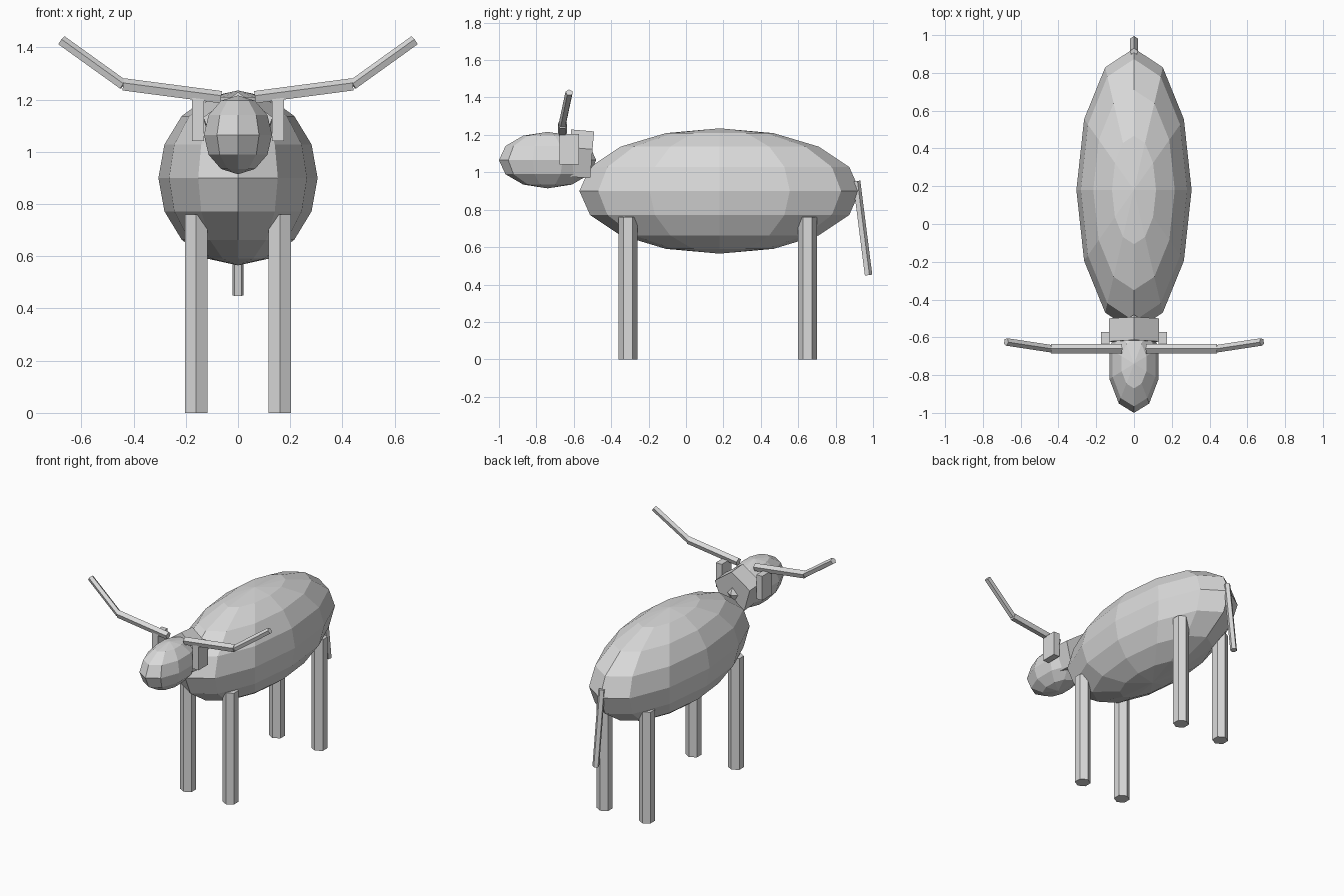
import bpy
from mathutils import Vector

if "Cube" in bpy.data.objects:
    bpy.data.objects.remove(bpy.data.objects["Cube"])

grey = bpy.data.materials.new("light grey")
grey.diffuse_color = (0.7, 0.7, 0.7, 1)
grey.use_nodes = True
grey.node_tree.nodes["Principled BSDF"].inputs["Base Color"].default_value = grey.diffuse_color


def finish(name):
    ob = bpy.context.object
    ob.name = name
    ob.data.materials.clear()
    ob.data.materials.append(grey)
    return ob


def ball(name, center, radii, segments, rings):
    bpy.ops.mesh.primitive_uv_sphere_add(segments=segments, ring_count=rings,
                                         radius=1, location=center)
    ob = finish(name)
    ob.scale = radii
    return ob


def rod(name, start, end, radius, sides):
    start, end = Vector(start), Vector(end)
    axis = end - start
    bpy.ops.mesh.primitive_cylinder_add(vertices=sides, radius=radius, depth=axis.length,
                                        location=(start + end) / 2)
    ob = finish(name)
    ob.rotation_euler = axis.to_track_quat('Z', 'Y').to_euler()
    return ob


# Torso and head
ball("body", (0, 0.18, 0.90), (0.305, 0.75, 0.335), 12, 8)
ball("head", (0, -0.74, 1.065), (0.137, 0.26, 0.151), 10, 6)

# Neck and tail
rod("neck", (0, -0.503, 1.08), (0, -0.625, 1.09), 0.139, 5)
rod("tail", (0, 0.91, 0.953), (0, 0.974, 0.45), 0.022, 5)

for side, s in (("left", 1), ("right", -1)):
    # Legs
    for place, y in (("front", -0.31), ("back", 0.65)):
        bpy.ops.mesh.primitive_cylinder_add(vertices=6, radius=0.05, depth=0.76,
                                            location=(s * 0.16, y, 0.38))
        finish(f"{place}_{side}_leg")
    # Horns, bent in two pieces
    rod(f"{side}_horn_base", (s * 0.065, -0.66, 1.207), (s * 0.44, -0.66, 1.256), 0.026, 5)
    rod(f"{side}_horn_tip", (s * 0.44, -0.66, 1.256), (s * 0.677, -0.624, 1.426), 0.021, 5)
    # Ears
    bpy.ops.mesh.primitive_cube_add(size=1, location=(s * 0.153, -0.625, 1.123))
    finish(f"{side}_ear").scale = (0.045, 0.105, 0.165)
